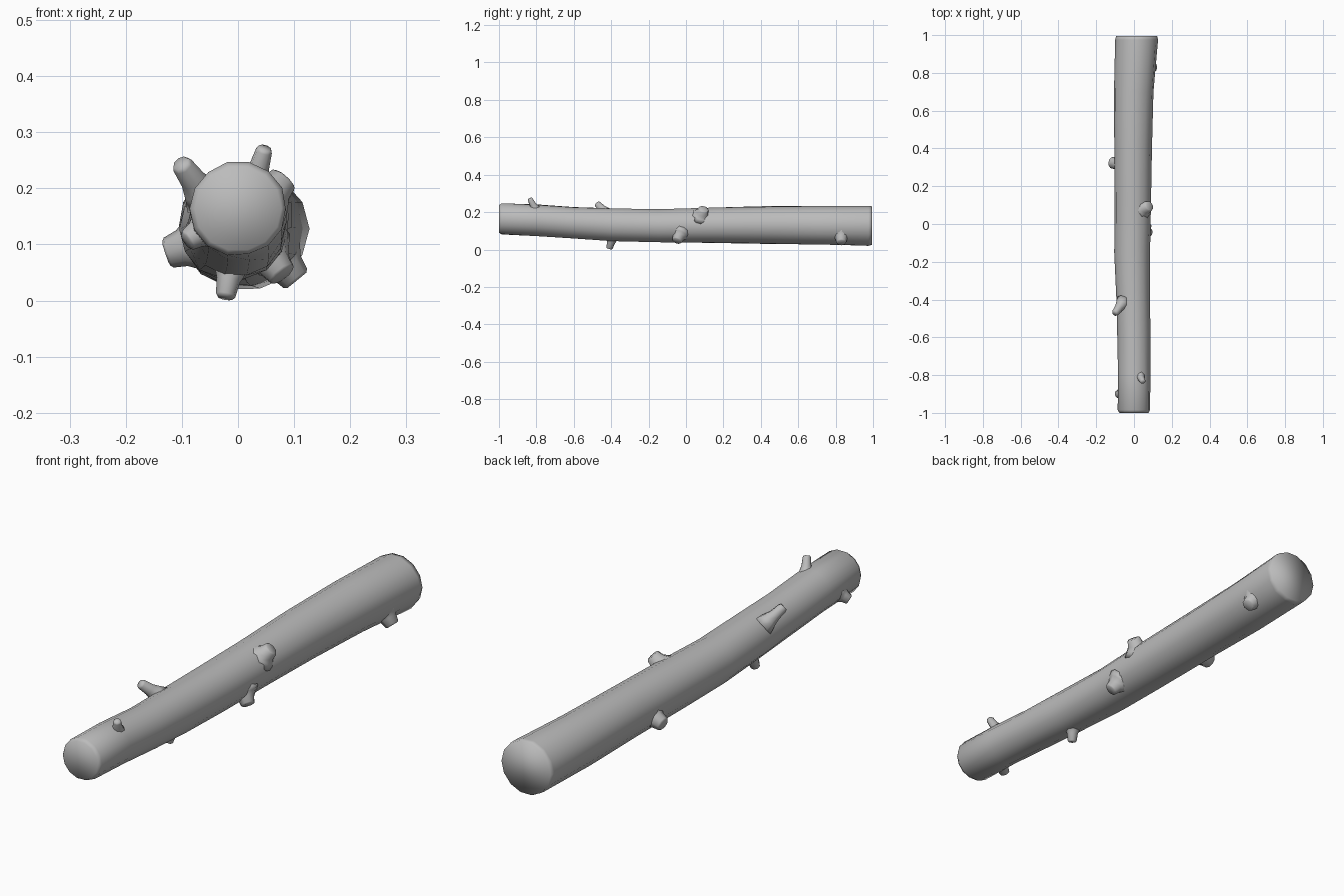
import bpy, bmesh, math, random
from mathutils import Vector

random.seed(4)
cube = bpy.data.objects.get("Cube")
if cube:
    bpy.data.objects.remove(cube, do_unlink=True)

bark = bpy.data.materials.new("grey_wood")
bark.use_nodes = True
GREY = (0.5, 0.5, 0.5, 1)
bark.diffuse_color = GREY
bark.node_tree.nodes["Principled BSDF"].inputs["Base Color"].default_value = GREY


def skin_rings(name, rings):
    """Bridge a list of point rings, cap both ends and shade smooth."""
    bm = bmesh.new()
    loops = [[bm.verts.new(p) for p in ring] for ring in rings]
    n = len(loops[0])
    for a, b in zip(loops, loops[1:]):
        for i in range(n):
            j = (i + 1) % n
            bm.faces.new((a[i], a[j], b[j], b[i]))
    bm.faces.new(loops[0])
    bm.faces.new(loops[-1])
    bmesh.ops.recalc_face_normals(bm, faces=bm.faces)
    for f in bm.faces:
        f.smooth = True
    mesh = bpy.data.meshes.new(name)
    bm.to_mesh(mesh)
    bm.free()
    mesh.materials.append(bark)
    obj = bpy.data.objects.new(name, mesh)
    bpy.context.collection.objects.link(obj)
    return obj


def log_ring(y, left, right, low, high, scale=1.0, wobble=0.0):
    """Slightly uneven oval section of the log."""
    cx, cz = (left + right) / 2, (low + high) / 2
    ring = []
    for i in range(14):
        a = math.tau * i / 14
        k = scale + random.uniform(-wobble, wobble)
        ring.append((cx + (right - left) / 2 * math.cos(a) * k, y,
                     cz + (high - low) / 2 * math.sin(a) * k))
    return ring


# Log: y, left, right, bottom, top of each section
sections = [
    (-0.985, -0.086, 0.086, 0.08, 0.248),
    (-0.80, -0.085, 0.087, 0.071, 0.242),
    (-0.60, -0.088, 0.087, 0.057, 0.228),
    (-0.40, -0.093, 0.085, 0.042, 0.223),
    (-0.15, -0.103, 0.086, 0.036, 0.218),
    (0.10, -0.104, 0.09, 0.033, 0.224),
    (0.40, -0.106, 0.094, 0.029, 0.232),
    (0.70, -0.106, 0.104, 0.024, 0.235),
    (0.975, -0.098, 0.126, 0.019, 0.237),
]
rings = [log_ring(-1.0, *sections[0][1:], scale=0.9)]
rings += [log_ring(*s, wobble=0.02) for s in sections]
rings.append(log_ring(0.995, *sections[-1][1:], scale=0.97))
skin_rings("log", rings)


def branch_stub(name, base, tip, radius):
    """Cut branch with a flared foot sunk into the log."""
    base, tip = Vector(base), Vector(tip)
    axis = tip - base
    turn = axis.to_track_quat('Z', 'Y')
    rings = []
    for t, k in ((0, 2.2), (0.3, 1.6), (0.55, 1.2), (0.93, 1.0), (1.0, 0.8)):
        rings.append([base + axis * t + turn @ Vector(
            (radius * k * math.cos(math.tau * i / 8),
             radius * k * math.sin(math.tau * i / 8), 0)) for i in range(8)])
    skin_rings(name, rings)


# Branch stubs: base, tip, tip radius
branch_stub("top_front_stub", (0.028, -0.80, 0.205), (0.048, -0.835, 0.272), 0.015)
branch_stub("top_right_stub", (-0.055, -0.41, 0.18), (-0.102, -0.475, 0.245), 0.019)
branch_stub("right_back_stub", (-0.065, 0.32, 0.105), (-0.128, 0.325, 0.084), 0.028)
branch_stub("bottom_stub", (-0.01, -0.39, 0.075), (-0.023, -0.41, 0.005), 0.018)
branch_stub("top_left_stub", (0.045, 0.08, 0.175), (0.083, 0.095, 0.217), 0.028)
branch_stub("lower_left_stub", (0.045, -0.03, 0.09), (0.08, -0.05, 0.045), 0.027)
branch_stub("left_back_stub", (0.065, 0.83, 0.085), (0.105, 0.83, 0.036), 0.027)
branch_stub("right_front_stub", (-0.055, -0.89, 0.13), (-0.092, -0.905, 0.106), 0.02)
